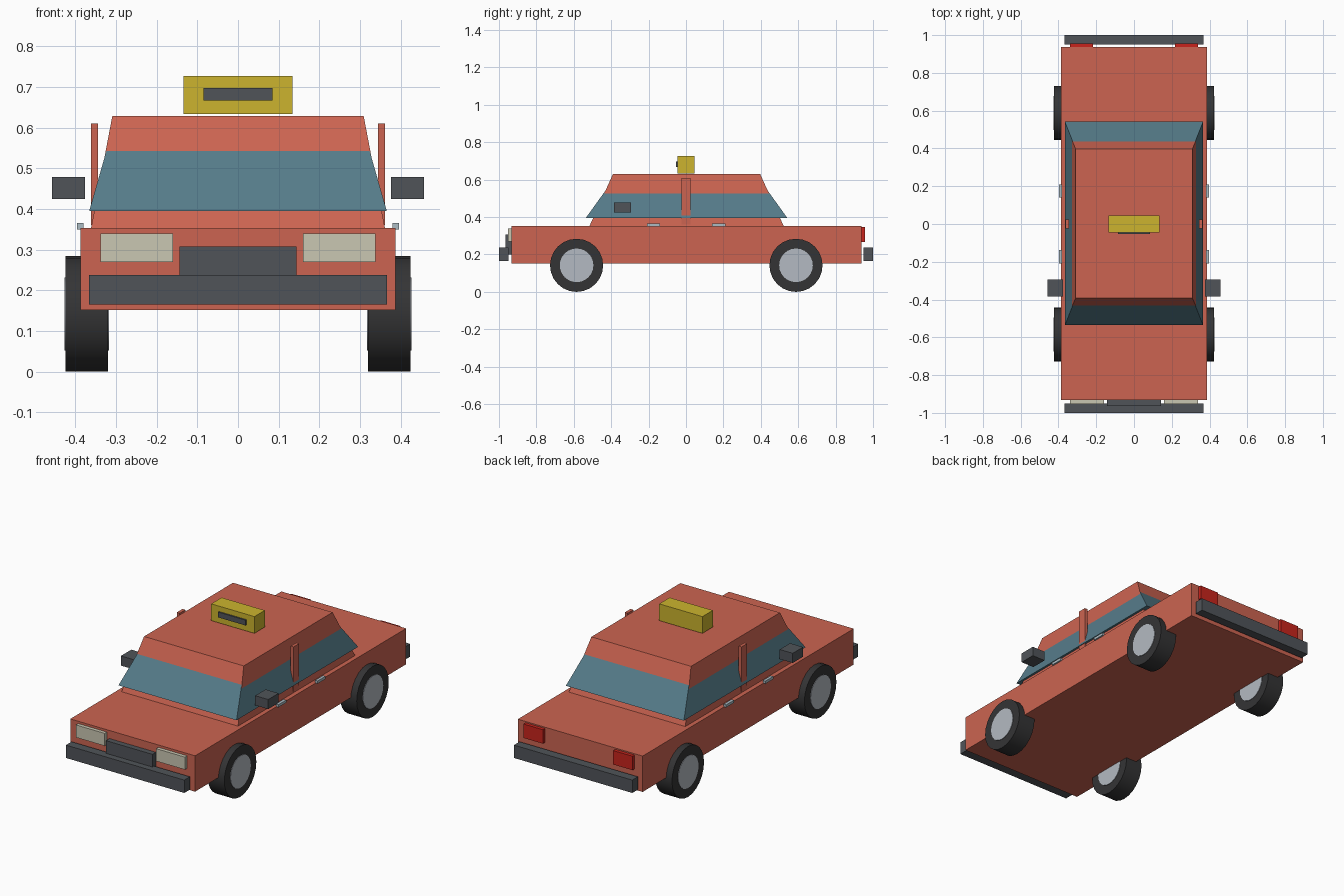
import bpy, bmesh, math
from mathutils import Matrix

if "Cube" in bpy.data.objects:
    bpy.data.objects.remove(bpy.data.objects["Cube"])


def material(name, r, g, b):
    """Flat colour given as sRGB 0-255, stored as linear."""
    m = bpy.data.materials.new(name)
    lin = [((c / 255 + 0.055) / 1.055) ** 2.4 for c in (r, g, b)]
    m.diffuse_color = (*lin, 1)
    m.use_nodes = True
    m.node_tree.nodes["Principled BSDF"].inputs["Base Color"].default_value = m.diffuse_color
    return m


RED = material("body_red", 204, 100, 81)
GLASS = material("window_blue", 86, 124, 138)
GREY = material("trim_grey", 80, 84, 89)
RUBBER = material("tyre_black", 52, 52, 53)
SILVER = material("hub_silver", 180, 186, 194)
CREAM = material("headlight_cream", 202, 199, 178)
TAIL = material("tail_light_red", 200, 36, 28)
YELLOW = material("sign_yellow", 204, 180, 46)
HANDLE = material("handle_silver", 172, 188, 196)


def finish(name, bm, mat):
    bmesh.ops.recalc_face_normals(bm, faces=bm.faces)
    me = bpy.data.meshes.new(name)
    bm.to_mesh(me)
    bm.free()
    me.materials.append(mat)
    ob = bpy.data.objects.new(name, me)
    bpy.context.collection.objects.link(ob)
    return ob


def box(name, mat, x, y, z, taper=(1, 1)):
    """Box from (min, max) ranges; taper scales the top face in x and y."""
    bm = bmesh.new()
    bmesh.ops.create_cube(bm, size=1)
    cx, cy = sum(x) / 2, sum(y) / 2
    for v in bm.verts:
        top = v.co.z > 0
        sx, sy = taper if top else (1, 1)
        v.co = (cx + v.co.x * (x[1] - x[0]) * sx,
                cy + v.co.y * (y[1] - y[0]) * sy,
                z[1] if top else z[0])
    return finish(name, bm, mat)


def pair(name, mat, x, y, z):
    """The same box on both sides of the car."""
    box(name + "_right", mat, x, y, z)
    box(name + "_left", mat, (-x[1], -x[0]), y, z)


def disc(name, mat, x, y, z, radius, width):
    """Cylinder with its axis along x."""
    bm = bmesh.new()
    bmesh.ops.create_cone(bm, cap_ends=True, segments=24, radius1=radius,
                          radius2=radius, depth=width,
                          matrix=Matrix.Translation((x, y, z)) @ Matrix.Rotation(math.pi / 2, 4, 'Y'))
    ob = finish(name, bm, mat)
    bpy.ops.object.select_all(action='DESELECT')
    ob.select_set(True)
    bpy.context.view_layer.objects.active = ob
    bpy.ops.object.shade_smooth_by_angle(angle=math.radians(30))


# Body, cabin and the wider glass band that emerges from the cabin
box("body", RED, (-.387, .387), (-.933, .937), (.152, .353))
box("cabin", RED, (-.362, .362), (-.517, .523), (.35, .629), (.309 / .362, .394 / .52))
box("windows", GLASS, (-.366, .366), (-.536, .542), (.395, .58), (.313 / .366, .406 / .539))

# Bumpers and grille
box("front_bumper", GREY, (-.367, .367), (-1, -.95), (.165, .237))
box("rear_bumper", GREY, (-.367, .367), (.95, 1), (.165, .237))
box("grille", GREY, (-.144, .144), (-.964, -.92), (.2, .308))

# Lights
pair("headlight", CREAM, (.16, .338), (-.953, -.92), (.27, .34))
pair("tail_light", TAIL, (.218, .338), (.92, .956), (.268, .346))

# Side details
pair("mirror", GREY, (.376, .457), (-.385, -.293), (.424, .478))
pair("door_pillar", RED, (.344, .362), (-.025, .025), (.36, .61))
for end, y in (("front", -.173), ("rear", .175)):
    pair(end + "_door_handle", HANDLE, (.38, .396), (y - .035, y + .035), (.35, .365))

# Wheels, with hubs passing through the tyres
for end, y in (("front", -.585), ("rear", .588)):
    for side, s in (("right", 1), ("left", -1)):
        disc(f"{end}_{side}_tyre", RUBBER, s * .372, y, .142, .142, .104)
        disc(f"{end}_{side}_hub", SILVER, s * .372, y, .142, .09, .109)

# Roof sign with its dark front panel
box("roof_sign", YELLOW, (-.134, .134), (-.046, .046), (.633, .727))
box("sign_panel", GREY, (-.085, .085), (-.054, -.046), (.667, .697))
